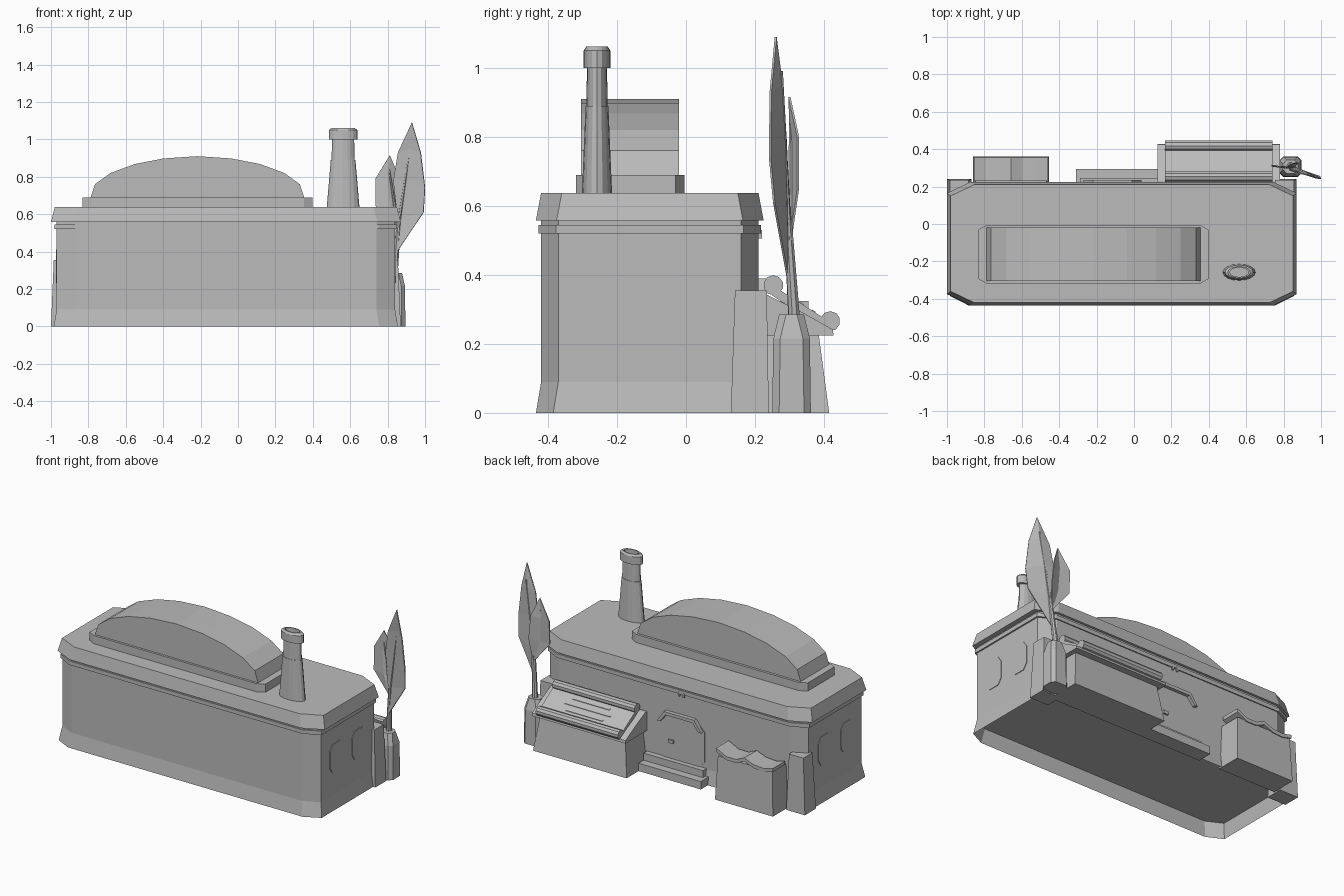
import bpy, bmesh, math
from mathutils import Vector

cube = bpy.data.objects.get("Cube")
if cube:
    bpy.data.objects.remove(cube, do_unlink=True)

grey = bpy.data.materials.new("plain grey")
grey.use_nodes = True
grey.diffuse_color = (0.5, 0.5, 0.5, 1)
grey.node_tree.nodes["Principled BSDF"].inputs["Base Color"].default_value = (0.5, 0.5, 0.5, 1)


def finish(name, bm):
    bmesh.ops.recalc_face_normals(bm, faces=bm.faces)
    mesh = bpy.data.meshes.new(name)
    bm.to_mesh(mesh)
    bm.free()
    mesh.materials.append(grey)
    obj = bpy.data.objects.new(name, mesh)
    bpy.context.collection.objects.link(obj)
    return obj


def loft(name, sections, caps=True):
    """Skin a stack of closed sections."""
    bm = bmesh.new()
    rings = [[bm.verts.new(p) for p in s] for s in sections]
    n = len(rings[0])
    for a, b in zip(rings, rings[1:]):
        for i in range(n):
            j = (i + 1) % n
            bm.faces.new((a[i], a[j], b[j], b[i]))
    if caps:
        bm.faces.new(rings[0])
        bm.faces.new(rings[-1])
    return finish(name, bm)


def cut_rect(cx, cy, hx, hy, kx, ky):
    """Rectangle with cut corners."""
    quarter = [(hx, hy - ky), (hx - kx, hy)]
    pts = quarter + [(-x, y) for x, y in reversed(quarter)]
    pts += [(-x, -y) for x, y in pts]
    return [(cx + x, cy + y) for x, y in pts]


def stack(name, cx, cy, kx, ky, levels, caps=True):
    """Cut-corner block from (z, half x, half y) levels."""
    return loft(name, [[(x, y, z) for x, y in cut_rect(cx, cy, hx, hy, kx, ky)]
                       for z, hx, hy in levels], caps)


def prism_x(name, profile, x0, x1):
    return loft(name, [[(x, y, z) for y, z in profile] for x in (x0, x1)])


def prism_y(name, profile, y0, y1):
    return loft(name, [[(x, y, z) for x, z in profile] for y in (y0, y1)])


def block(name, lo, hi, taper=0.0):
    """Box that narrows toward the top, keeping its back against the wall."""
    def ring(z, t):
        return [(lo[0] + t, lo[1], z), (hi[0] - t, lo[1], z),
                (hi[0] - t, hi[1] - t, z), (lo[0] + t, hi[1] - t, z)]
    return loft(name, [ring(lo[2], 0), ring(hi[2], taper)])


def rod(name, a, b, r0, r1, sides=8):
    a, b = Vector(a), Vector(b)
    turn = (b - a).to_track_quat('Z', 'Y')
    angles = [2 * math.pi * (i + 0.5) / sides for i in range(sides)]
    return loft(name, [[p + turn @ Vector((r * math.cos(t), r * math.sin(t), 0)) for t in angles]
                       for p, r in ((a, r0), (b, r1))])


# Main building
CX, CY = -0.065, -0.105
stack("walls", CX, CY, 0.10, 0.05, [(0.09, 0.905, 0.315), (0.57, 0.905, 0.315)])
stack("base_skirt", CX, CY, 0.10, 0.05, [(0, 0.92, 0.33), (0.09, 0.905, 0.315)], caps=False)
stack("wall_band", CX, CY, 0.10, 0.05, [(0.52, 0.915, 0.322), (0.545, 0.915, 0.322)])
stack("roof_cornice", CX, CY, 0.125, 0.06, [(0.558, 0.935, 0.33), (0.638, 0.915, 0.315)])

# Corner posts at the back
for side, x in (("right", -0.935), ("left", 0.805)):
    loft(side + "_corner_post", [
        [(x - h, 0.13 + t, z), (x + h, 0.13 + t, z), (x + h, 0.24 - t / 2, z), (x - h, 0.24 - t / 2, z)]
        for z, h, t in ((0, 0.065, 0), (0.355, 0.05, 0.012))])

# Arched skylight on its plinth
stack("skylight_plinth", -0.217, -0.162, 0.045, 0.025, [(0.63, 0.615, 0.157), (0.69, 0.615, 0.157)])
half = [(0.573, 0.685), (0.548, 0.76), (0.465, 0.82), (0.335, 0.868), (0.18, 0.898)]
arch = [(-0.217 - x, z) for x, z in half] + [(-0.217, 0.91)]
arch += [(-0.217 + x, z) for x, z in reversed(half)]
prism_y("skylight_arch", arch, -0.305, -0.02)

# Hollow oval chimney
shaft = [(0.63, 0.088, 0.044), (0.89, 0.066, 0.033), (0.89, 0.062, 0.031), (1.0, 0.059, 0.029),
         (1.0, 0.076, 0.039), (1.05, 0.076, 0.039), (1.062, 0.06, 0.031),
         (1.062, 0.05, 0.025), (1.02, 0.05, 0.025)]
loft("chimney", [[(0.562 + rx * math.cos(i * math.pi / 8), -0.258 + ry * math.sin(i * math.pi / 8), z)
                  for i in range(16)] for z, rx, ry in shaft])

# End windows
for side, x in (("left", 0.84), ("right", -0.97)):
    for spot, y in (("front", -0.22), ("back", 0.002)):
        prism_x(f"{side}_{spot}_window", cut_rect(y, 0.322, 0.063, 0.09, 0.025, 0.035),
                x - 0.004, x + 0.004)

# Door with hood, knob, hook and steps
prism_y("door", cut_rect(-0.115, 0.225, 0.165, 0.145, 0.05, 0.05), 0.207, 0.214)
outer = [(0.04, 0.32), (-0.01, 0.39), (-0.22, 0.39), (-0.27, 0.32)]
inner = [(-0.25, 0.32), (-0.21, 0.37), (-0.02, 0.37), (0.02, 0.32)]
prism_y("door_hood", outer + inner, 0.205, 0.235)
block("door_knob", (-0.065, 0.205, 0.195), (-0.03, 0.225, 0.215))
block("wall_hook_plate", (-0.145, 0.205, 0.525), (-0.095, 0.218, 0.545))
for x in (-0.14, -0.108):
    block("wall_hook", (x, 0.205, 0.505), (x + 0.01, 0.22, 0.53))
block("lower_step", (-0.31, 0.2, 0), (0.125, 0.295, 0.05))
block("upper_step", (-0.29, 0.2, 0.05), (0.125, 0.245, 0.095))

# Counter with a sloped display tray
block("counter_base", (0.125, 0.2, 0), (0.78, 0.415, 0.225), 0.03)
prism_x("counter_top", [(0.2, 0.225), (0.428, 0.225), (0.425, 0.242), (0.34, 0.29), (0.23, 0.345), (0.2, 0.345)],
        0.125, 0.78)
prism_x("tray_panel", [(0.25, 0.34), (0.415, 0.235), (0.42, 0.262), (0.258, 0.365)], 0.165, 0.74)
for name, y, z in (("upper_roller", 0.253, 0.37), ("lower_roller", 0.418, 0.266)):
    rod(name, (0.165, y, z), (0.74, y, z), 0.029, 0.029, 10)
for y, h in ((0.30, 0.13), (0.335, 0.16), (0.37, 0.13)):
    z = 0.363 - (y - 0.258) * 0.636
    prism_x("tray_slat", [(y - 0.005, z - 0.02), (y + 0.005, z - 0.02),
                          (y + 0.005, z - 0.019 + 0.021), (y - 0.005, z + 0.008)],
            0.4525 - h, 0.4525 + h)

# Crate carrying a sagging mat
block("crate", (-0.86, 0.2, 0), (-0.455, 0.36, 0.275), 0.012)
wave = [(-0.855, 0.30), (-0.79, 0.285), (-0.72, 0.29), (-0.657, 0.315),
        (-0.60, 0.29), (-0.53, 0.29), (-0.46, 0.325)]
prism_y("crate_mat", wave + [(x, z - 0.022) for x, z in reversed(wave)], 0.23, 0.355)

# Potted plant beside the counter
stack("plant_pot", 0.837, 0.306, 0.02, 0.02,
      [(0, 0.058, 0.056), (0.215, 0.056, 0.053), (0.285, 0.04, 0.036)])


def leaf(name, base, rows, tip):
    """Folded leaf from left, middle and right points."""
    bm = bmesh.new()
    b, t = bm.verts.new(base), bm.verts.new(tip)
    grid = [[bm.verts.new(p) for p in row] for row in rows]
    for i in (0, 1):
        bm.faces.new((b, grid[0][i + 1], grid[0][i]))
        bm.faces.new((t, grid[-1][i], grid[-1][i + 1]))
        for r, s in zip(grid, grid[1:]):
            bm.faces.new((r[i], r[i + 1], s[i + 1], s[i]))
    obj = finish(name, bm)
    mod = obj.modifiers.new("thickness", 'SOLIDIFY')
    mod.thickness = 0.006
    mod.offset = 0


leaf("tall_leaf", (0.845, 0.295, 0.39), [
    [(0.85, 0.295, 0.6), (0.885, 0.29, 0.58), (0.992, 0.255, 0.61)],
    [(0.83, 0.29, 0.78), (0.9, 0.285, 0.78), (1.0, 0.243, 0.74)],
    [(0.855, 0.28, 0.93), (0.918, 0.278, 0.95), (0.977, 0.245, 0.93)]], (0.93, 0.26, 1.09))
leaf("short_leaf", (0.855, 0.303, 0.5), [
    [(0.735, 0.31, 0.645), (0.81, 0.3, 0.64), (0.875, 0.325, 0.65)],
    [(0.735, 0.315, 0.79), (0.8, 0.303, 0.79), (0.86, 0.325, 0.8)]], (0.812, 0.3, 0.915))
rod("plant_stem", (0.835, 0.315, 0.25), (0.86, 0.295, 0.56), 0.018, 0.012)
rod("tall_leaf_rib", (0.86, 0.295, 0.55), (0.925, 0.277, 0.99), 0.01, 0.004, 6)
rod("short_leaf_rib", (0.86, 0.3, 0.5), (0.808, 0.303, 0.84), 0.01, 0.004, 6)
